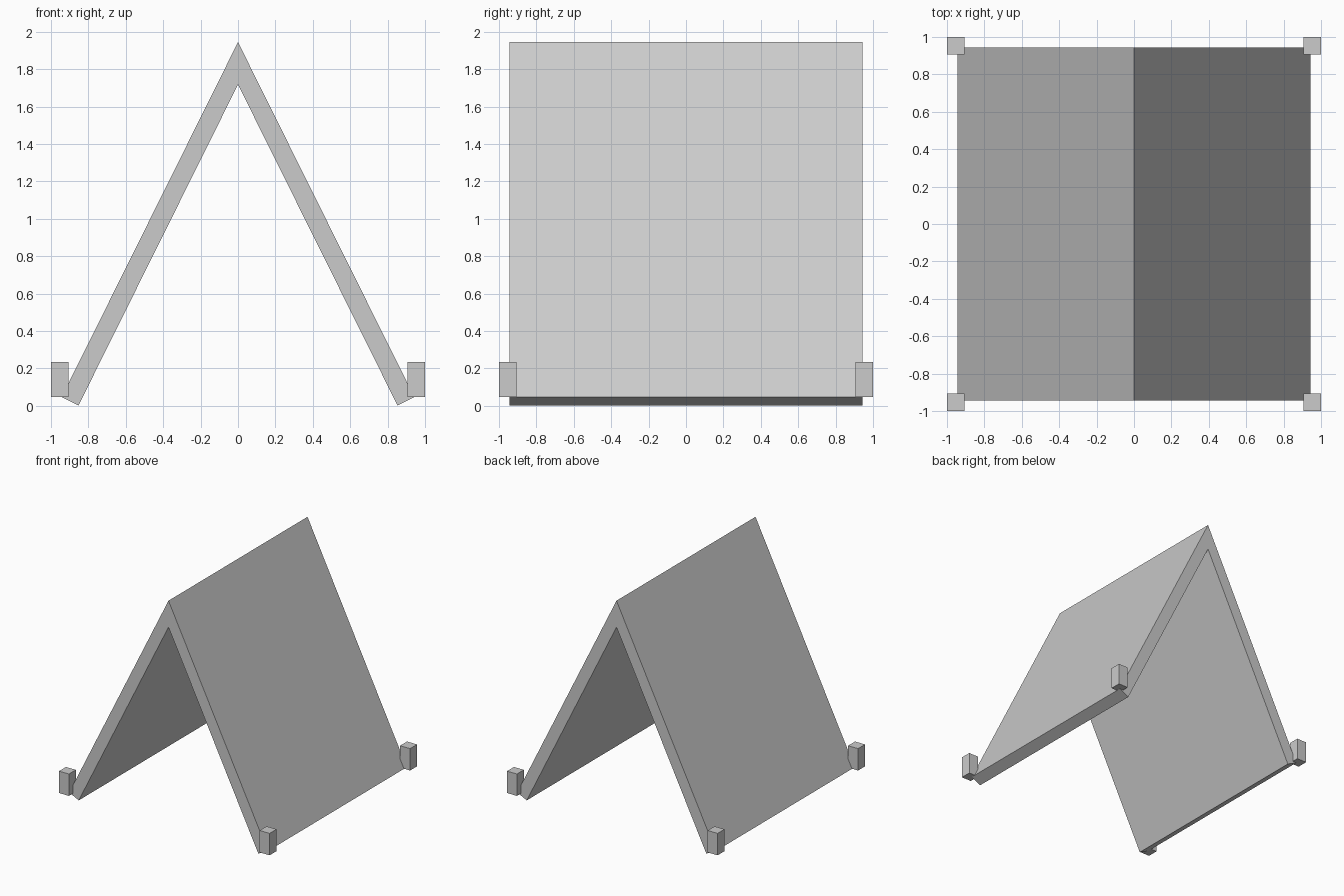
import bpy, bmesh

if "Cube" in bpy.data.objects:
    bpy.data.objects.remove(bpy.data.objects["Cube"])


def make_object(name, bm):
    bmesh.ops.recalc_face_normals(bm, faces=bm.faces)
    mesh = bpy.data.meshes.new(name)
    bm.to_mesh(mesh)
    bm.free()
    obj = bpy.data.objects.new(name, mesh)
    bpy.context.collection.objects.link(obj)
    return obj


def extruded_profile(name, points, half_depth):
    bm = bmesh.new()
    face = bm.faces.new([bm.verts.new((x, -half_depth, z)) for x, z in points])
    ext = bmesh.ops.extrude_face_region(bm, geom=[face])
    verts = [v for v in ext["geom"] if isinstance(v, bmesh.types.BMVert)]
    bmesh.ops.translate(bm, verts=verts, vec=(0, 2 * half_depth, 0))
    return make_object(name, bm)


def box(name, center, size):
    bm = bmesh.new()
    bmesh.ops.create_cube(bm, size=1)
    bmesh.ops.scale(bm, verts=bm.verts, vec=size)
    bmesh.ops.translate(bm, verts=bm.verts, vec=center)
    return make_object(name, bm)


# Folded roof: two sloping panels mitred at the ridge, ends cut square
right = [(0, 1.945), (0.943, 0.047), (0.853, 0.002), (0, 1.718)]
left = [(-x, z) for x, z in right[2:0:-1]]
extruded_profile("tent_roof", right + left, 0.943)

# Corner pegs
for sx, side in ((-1, "left"), (1, "right")):
    for sy, end in ((-1, "front"), (1, "back")):
        box(f"{end}_{side}_peg", (sx * 0.953, sy * 0.953, 0.142),
            (0.094, 0.094, 0.188))
